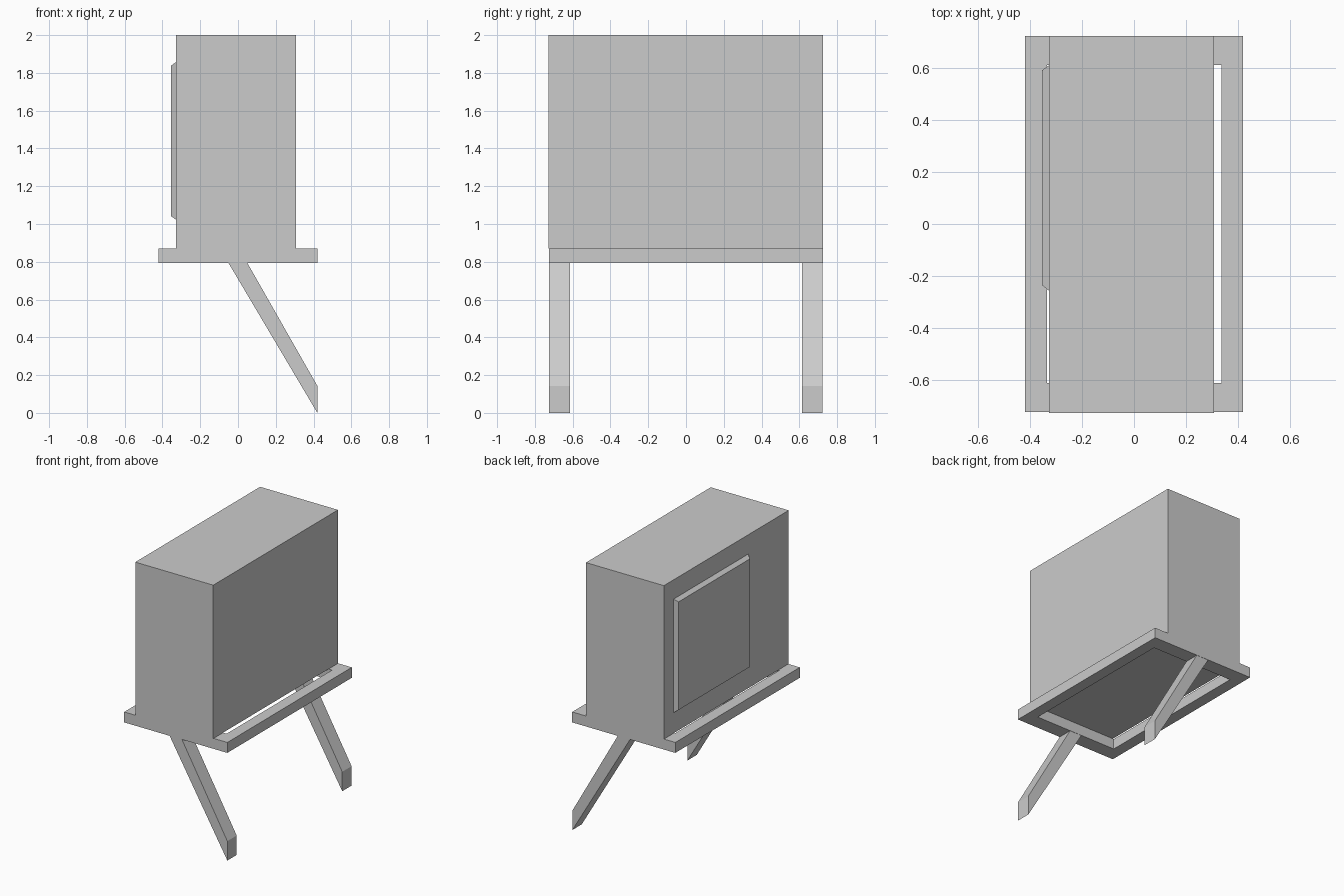
import bpy

if "Cube" in bpy.data.objects:
    bpy.data.objects.remove(bpy.data.objects["Cube"])


def make(name, verts, faces):
    me = bpy.data.meshes.new(name)
    me.from_pydata(verts, [], faces)
    ob = bpy.data.objects.new(name, me)
    bpy.context.collection.objects.link(ob)
    return ob


def rect(x0, x1, y0, y1):
    return [(x0, y0), (x1, y0), (x1, y1), (x0, y1)]


def loft(name, a, b):
    """Closed solid between two matching outlines."""
    n = len(a)
    sides = [(i, (i + 1) % n, (i + 1) % n + n, i + n) for i in range(n)]
    caps = [tuple(reversed(range(n))), tuple(range(n, 2 * n))]
    return make(name, a + b, sides + caps)


def at_z(pts, z):
    return [(x, y, z) for x, y in pts]


# main cabinet
body = rect(-0.327, 0.308, -0.728, 0.724)
loft("cabinet_body", at_z(body, 0.87), at_z(body, 2.0))

# raised panel with chamfered rim on the left side
base = [(-0.327, y, z) for y, z in rect(-0.258, 0.612, 1.022, 1.858)]
face = [(-0.355, y, z) for y, z in rect(-0.235, 0.592, 1.042, 1.838)]
loft("side_panel", face, base)

# open rectangular base frame: outer and inner outlines swept as a ring
outer = rect(-0.42, 0.42, -0.724, 0.724)
inner = rect(-0.335, 0.337, -0.613, 0.613)
loops = [at_z(outer, 0.793), at_z(outer, 0.87), at_z(inner, 0.87), at_z(inner, 0.793)]
ring = []
for k in range(4):
    for i in range(4):
        j, m = (i + 1) % 4, (k + 1) % 4
        ring.append((k * 4 + i, k * 4 + j, m * 4 + j, m * 4 + i))
make("base_frame", sum(loops, []), ring)

# slanted legs under both end bars
leg = [(-0.05, 0.793), (0.42, 0.0), (0.42, 0.143), (0.05, 0.793)]
for name, y0, y1 in (("front_leg", -0.724, -0.615), ("back_leg", 0.613, 0.722)):
    loft(name, [(x, y0, z) for x, z in leg], [(x, y1, z) for x, z in leg][:])

# consistent outward normals
import bmesh
for ob in bpy.context.collection.objects:
    bm = bmesh.new()
    bm.from_mesh(ob.data)
    bmesh.ops.recalc_face_normals(bm, faces=bm.faces)
    bm.to_mesh(ob.data)
    bm.free()
